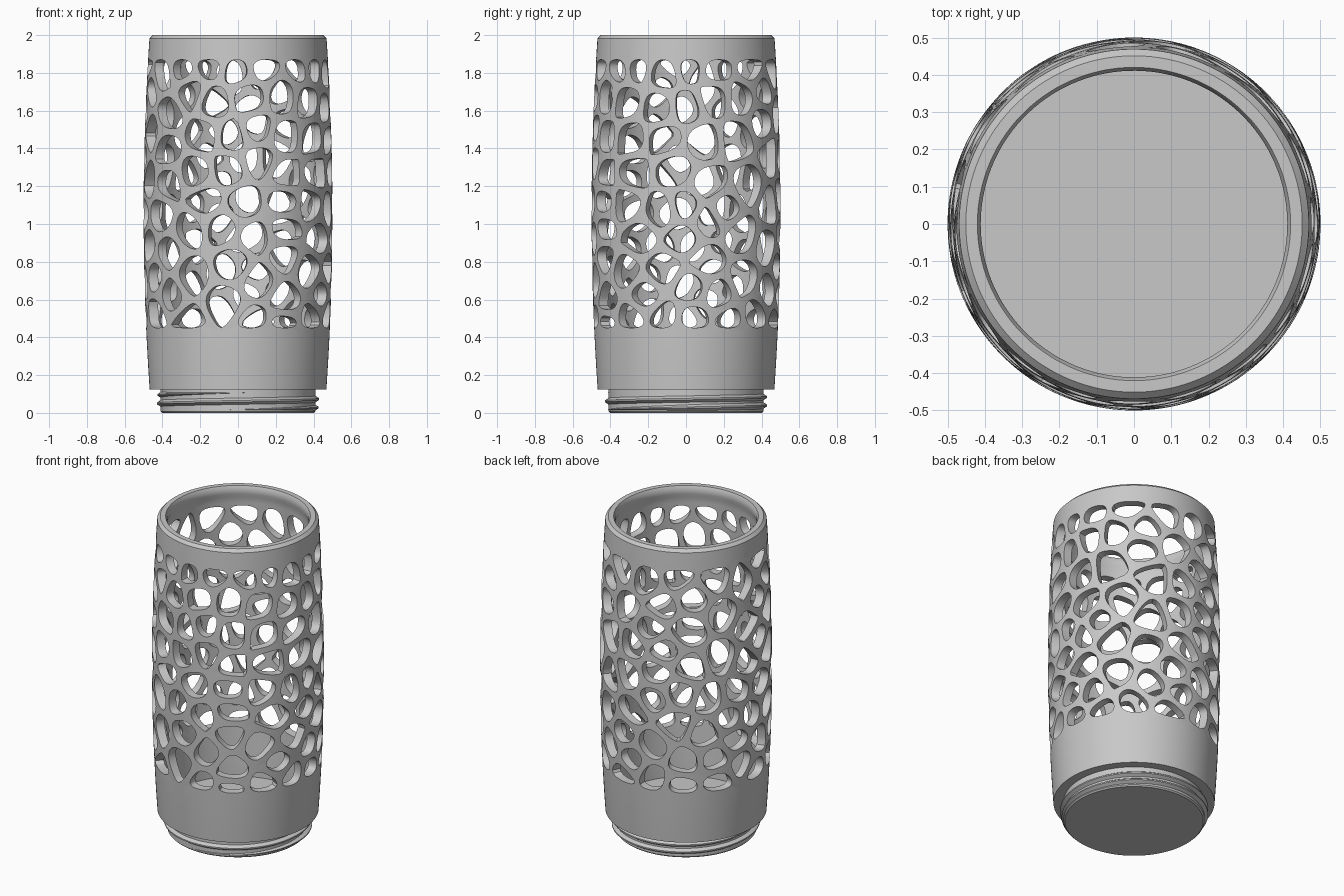
import bpy, bmesh, math, random
from mathutils import Vector

random.seed(4)
cube = bpy.data.objects.get("Cube")
if cube:
    bpy.data.objects.remove(cube)

grey = bpy.data.materials.new("plain grey")
grey.use_nodes = True
shade = (0.58, 0.58, 0.58, 1)
grey.diffuse_color = shade
grey.node_tree.nodes["Principled BSDF"].inputs["Base Color"].default_value = shade

MEAN = 0.49                       # radius used to unroll the wall
LOOP = 2 * math.pi * MEAN
LOW, HIGH, MARGIN, RIB = 0.45, 1.87, 0.02, 0.018


def finish(bm, name):
    bmesh.ops.recalc_face_normals(bm, faces=bm.faces)
    mesh = bpy.data.meshes.new(name)
    bm.to_mesh(mesh)
    bm.free()
    mesh.materials.append(grey)
    obj = bpy.data.objects.new(name, mesh)
    bpy.context.collection.objects.link(obj)
    bpy.ops.object.select_all(action='DESELECT')
    obj.select_set(True)
    bpy.context.view_layer.objects.active = obj
    bpy.ops.object.shade_smooth_by_angle(angle=math.radians(35))
    return obj


def outer_radius(z):
    if z > 1.99:
        return 0.451
    return 0.5 - 0.031 * ((z - 1.06) / 0.92) ** 2


def inner_radius(z):
    if 1.93 < z < 1.99:           # narrow lip inside the mouth
        return 0.411
    return max(0.42, outer_radius(z) - 0.052)


def polar(angle, r, z):
    return Vector((r * math.cos(angle), r * math.sin(angle), z))


# Planar helpers for the unrolled pattern
def clip(poly, point, normal):
    """Keep the part of a convex polygon behind a line."""
    out = []
    for a, b in zip(poly, poly[1:] + poly[:1]):
        da, db = (a - point).dot(normal), (b - point).dot(normal)
        if da <= 0:
            out.append(a)
        if da * db < 0:
            out.append(a.lerp(b, da / (da - db)))
    return out


def rectangle(s, half, low, high):
    return [Vector(p) for p in ((s - half, low), (s + half, low), (s + half, high), (s - half, high))]


def wrapped(a, b):
    """Copy of b nearest to a around the wall."""
    return Vector((b.x + LOOP * round((a.x - b.x) / LOOP), b.y))


def cell_and_hole(c, seeds):
    cell = rectangle(c.x, 0.5, LOW - MARGIN, HIGH + MARGIN)
    hole = rectangle(c.x, 0.5, LOW, HIGH)
    for other in seeds:
        o = wrapped(c, other)
        gap = (o - c).length
        if 1e-6 < gap < 0.8:
            n = (o - c) / gap
            mid = (c + o) / 2
            cell = clip(cell, mid, n)
            hole = clip(hole, mid - n * RIB, n)
    return cell, hole


def rounded(poly):
    for _ in range(3):
        poly = [p for a, b in zip(poly, poly[1:] + poly[:1])
                for p in (a.lerp(b, 0.25), a.lerp(b, 0.75))]
    return poly


def centre(poly):
    return sum(poly, Vector((0, 0))) / len(poly)


def cross(a, b):
    return a.x * b.y - a.y * b.x


def ray_hit(origin, target, poly):
    d = target - origin
    for a, b in zip(poly, poly[1:] + poly[:1]):
        e = b - a
        det = cross(d, e)
        if abs(det) > 1e-12:
            t = cross(a - origin, e) / det
            u = cross(a - origin, d) / det
            if t > 0 and -1e-6 <= u <= 1 + 1e-6:
                return origin + d * t
    return origin.lerp(target, 0.7)


# Hole centres on two quarters of the wall: (sideways, height) in hundredths
front_holes = [(-30, 182), (-16, 185), (0, 182), (13, 184), (34, 183),
               (-26, 170), (-13, 164), (6, 167), (24, 167),
               (-18, 147), (-3, 146), (10, 150), (25, 146),
               (-22, 127), (-5, 129), (11, 134), (25, 126),
               (-17, 112), (3, 111), (24, 112),
               (-25, 97), (-9, 98), (9, 93), (24, 97),
               (-25, 73), (-2, 79), (11, 70), (24, 83),
               (-7, 58), (25, 60), (-26, 47), (8, 48), (24, 46)]
side_holes = [(-28, 184), (-11, 180), (2, 183), (16, 182),
              (-14, 161), (0, 162), (15, 167),
              (-11, 145), (9, 143), (27, 145),
              (-28, 127), (-6, 129), (12, 121),
              (-13, 106), (0, 109), (11, 102), (20, 108),
              (-24, 93), (-2, 93), (29, 94),
              (-12, 76), (11, 80), (-22, 62), (3, 67), (17, 63),
              (-12, 50), (4, 49), (23, 48)]
fixed = [Vector((MEAN * (turn + math.asin(x / 100 / MEAN)), z / 100))
         for turn, holes in ((-math.pi / 2, front_holes), (0, side_holes))
         for x, z in holes]
seeds = list(fixed)
for _ in range(6000):
    p = Vector((random.uniform(0, LOOP), random.uniform(LOW + 0.01, HIGH)))
    if all((wrapped(p, q) - p).length > 0.153 for q in seeds):
        seeds.append(p)
relaxed = [centre(cell_and_hole(c, seeds)[0]) for c in seeds[len(fixed):]]
seeds = fixed + relaxed

# Perforated wall: one ring of faces round every hole
bm = bmesh.new()


def wall_vert(p):
    return bm.verts.new(polar(p.x / MEAN, outer_radius(p.y), p.y))


for c in seeds:
    cell, hole = cell_and_hole(c, seeds)
    mid = centre(hole)
    hole = rounded(hole)
    rim = []
    for a, b in zip(cell, cell[1:] + cell[:1]):
        steps = max(1, round((b - a).length / 0.024))
        rim += [a.lerp(b, i / steps) for i in range(steps)]
    outside = [wall_vert(p) for p in rim]
    inside = [wall_vert(ray_hit(mid, p, hole)) for p in rim]
    for i in range(len(rim)):
        j = (i + 1) % len(rim)
        bm.faces.new((outside[i], outside[j], inside[j], inside[i]))
bmesh.ops.remove_doubles(bm, verts=bm.verts, dist=0.0006)

# Solid bands below and above the pattern
for start, heights in ((LOW - MARGIN, (0.34, 0.24, 0.14, 0.125)),
                       (HIGH + MARGIN, (1.925, 1.95, 1.982, 2.0))):
    edges = [e for e in bm.edges if e.is_boundary
             and all(abs(v.co.z - start) < 1e-4 for v in e.verts)]
    for z in heights:
        grown = bmesh.ops.extrude_edge_only(bm, edges=edges)["geom"]
        edges = [g for g in grown if isinstance(g, bmesh.types.BMEdge)]
        for v in [g for g in grown if isinstance(g, bmesh.types.BMVert)]:
            v.co = polar(math.atan2(v.co.y, v.co.x), outer_radius(z), z)

# Wall thickness
thick = bmesh.ops.extrude_face_region(bm, geom=bm.faces[:], use_keep_orig=True)["geom"]
for v in [g for g in thick if isinstance(g, bmesh.types.BMVert)]:
    v.co = polar(math.atan2(v.co.y, v.co.x), inner_radius(v.co.z), v.co.z)
finish(bm, "perforated_sleeve")

# Closed neck and flat floor
bm = bmesh.new()
profile = [(0, 0), (.402, 0), (.41, .008), (.41, .127), (.44, .127), (.44, .136), (0, .136)]
verts = [bm.verts.new((r, 0, z)) for r, z in profile]
edges = [bm.edges.new(pair) for pair in zip(verts, verts[1:])]
bmesh.ops.spin(bm, geom=verts + edges, cent=(0, 0, 0), axis=(0, 0, 1),
               angle=2 * math.pi, steps=128, use_duplicate=False)
bmesh.ops.remove_doubles(bm, verts=bm.verts, dist=1e-5)
finish(bm, "neck_and_floor")

# Screw thread, fading out at both ends
bm = bmesh.new()
previous = None
COUNT = 240
for i in range(COUNT + 1):
    angle = math.pi * (4.2 * i / COUNT - 0.6)
    z = 0.028 + 0.045 * angle / (2 * math.pi)
    size = min(1, i / 40 + 0.02, (COUNT - i) / 40 + 0.02)
    section = [bm.verts.new(polar(angle, r, z + h * size)) for r, h in
               ((.404, -.021), (.408 + .022 * size, -.004), (.408 + .022 * size, .004), (.404, .021))]
    if previous:
        for k in range(4):
            n = (k + 1) % 4
            bm.faces.new((previous[k], previous[n], section[n], section[k]))
    else:
        bm.faces.new(section)
    previous = section
bm.faces.new(previous)
finish(bm, "screw_thread")
